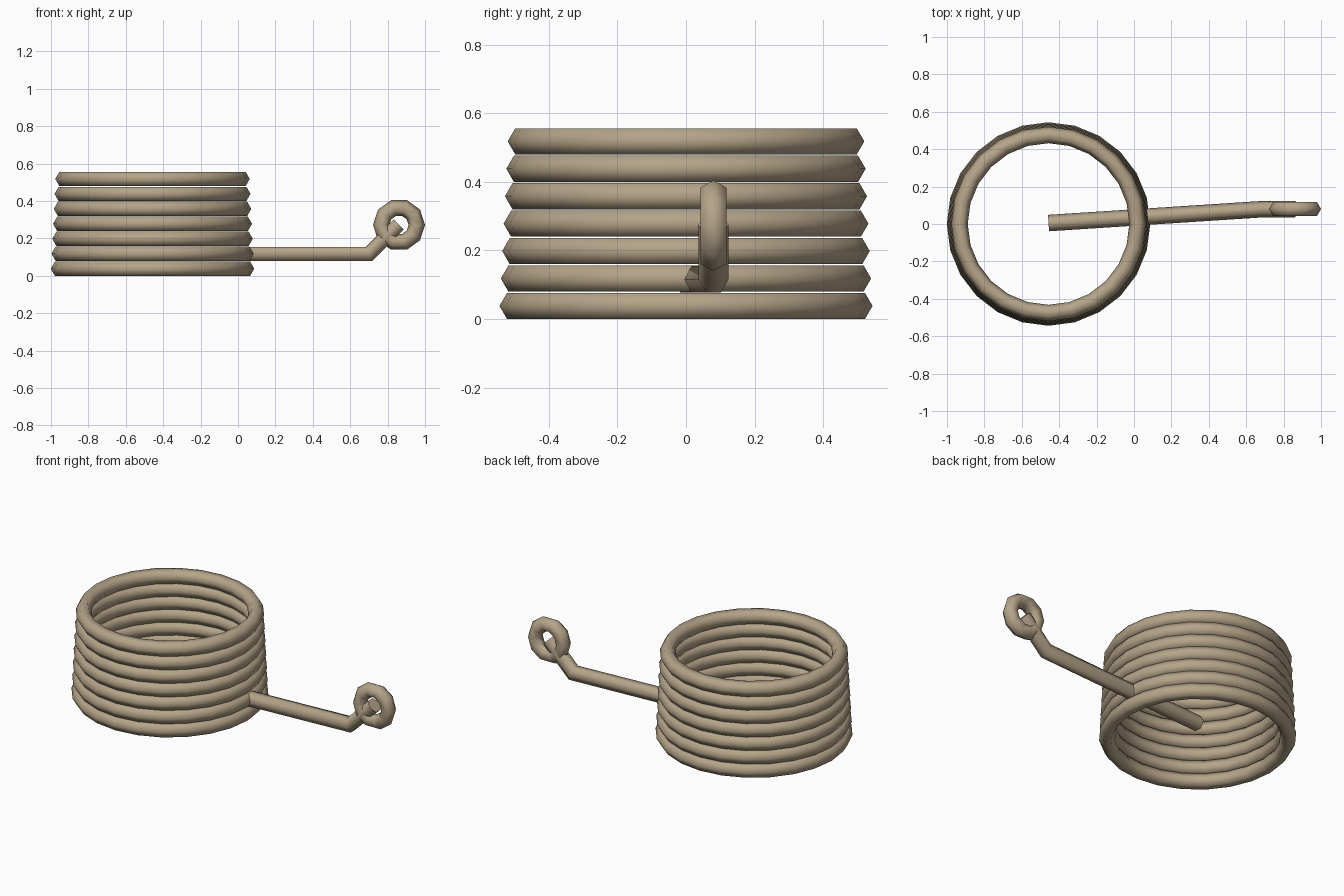
import bpy
import bmesh
import math
from mathutils import Vector

cube = bpy.data.objects.get("Cube")
if cube:
    bpy.data.objects.remove(cube, do_unlink=True)

WIRE = 0.044          # radius of the six-sided wire
SIDES = 6
COIL_X = -0.457

metal = bpy.data.materials.new("tan_metal")
metal.use_nodes = True
colour = (0.46, 0.37, 0.25, 1)
metal.diffuse_color = colour
metal.node_tree.nodes["Principled BSDF"].inputs["Base Color"].default_value = colour


def wire_ring(name, location, radius, segments, rotation=(0, 0, 0)):
    bpy.ops.mesh.primitive_torus_add(
        location=location, rotation=rotation, major_radius=radius,
        minor_radius=WIRE, major_segments=segments, minor_segments=SIDES)
    ring = bpy.context.object
    ring.name = name
    ring.data.materials.append(metal)
    bpy.ops.object.shade_smooth()
    return ring


def wire_path(name, points):
    """Sweep the wire along points, with mitred bends and flat ends."""
    points = [Vector(p) for p in points]
    dirs = [(b - a).normalized() for a, b in zip(points, points[1:])]
    bm = bmesh.new()
    loops = []
    for i, p in enumerate(points):
        before, after = dirs[max(i - 1, 0)], dirs[min(i, len(dirs) - 1)]
        tangent = (before + after).normalized()
        side = Vector((0, 0, 1)).cross(tangent).normalized()
        up = tangent.cross(side) / tangent.dot(before)
        loops.append([])
        for k in range(SIDES):
            a = math.tau * k / SIDES
            offset = side * math.cos(a) + up * math.sin(a)
            loops[-1].append(bm.verts.new(p + offset * WIRE))
    for low, high in zip(loops, loops[1:]):
        for k in range(SIDES):
            n = (k + 1) % SIDES
            bm.faces.new((low[k], low[n], high[n], high[k])).smooth = True
    for end in (loops[0], loops[-1]):
        cap = bm.faces.new(end)
        for edge in cap.edges:
            edge.smooth = False
    bmesh.ops.recalc_face_normals(bm, faces=bm.faces)
    mesh = bpy.data.meshes.new(name)
    bm.to_mesh(mesh)
    bm.free()
    mesh.materials.append(metal)
    bpy.context.collection.objects.link(bpy.data.objects.new(name, mesh))


# Stacked coils, narrowing slightly toward the top
for i in range(7):
    wire_ring(f"coil_{i + 1}", (COIL_X, 0, 0.038 + 0.08 * i), 0.5 - 0.004 * i, 24)

# Straight arm with a bent tip that reaches into the eyelet
wire_path("arm", [(COIL_X, 0.005, 0.116), (0.7, 0.08, 0.116), (0.86, 0.08, 0.275)])

# Upright eyelet at the end of the arm
wire_ring("eyelet", (0.861, 0.08, 0.272), 0.095, 10, (math.radians(90), 0, 0))
